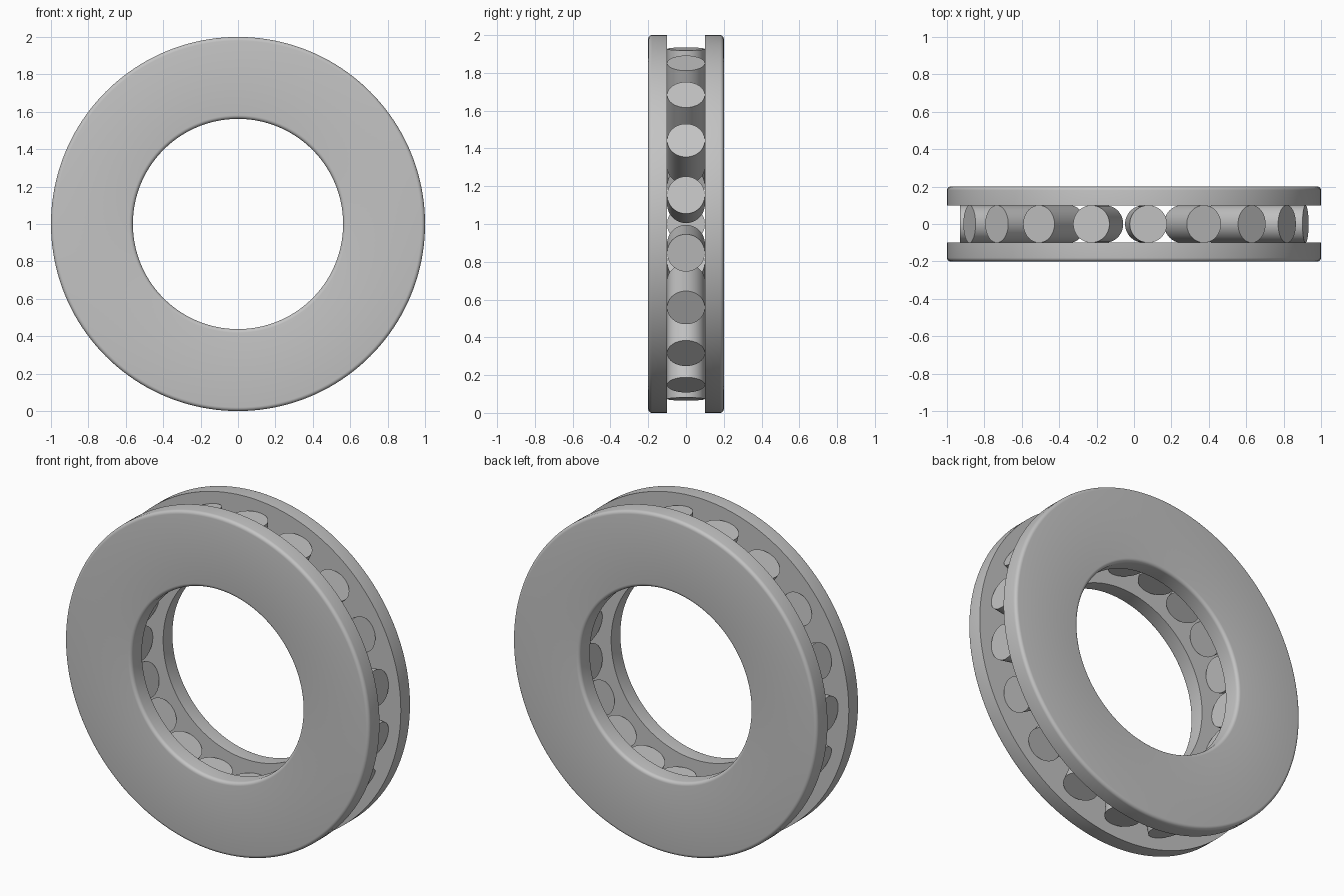
import bpy, bmesh
from math import sin, cos, pi, radians
from mathutils import Matrix, Vector

OUTER, BORE = 1.0, 0.562          # washer radii
INSIDE, OUTSIDE = 0.1, 0.2        # washer faces along y
FILLET = 0.02
ROLLERS, ROLLER_R = 19, 0.1
ROLLER_IN, ROLLER_OUT = 0.63, 0.93
CENTRE = Vector((0, 0, 1))

cube = bpy.data.objects.get("Cube")
if cube:
    bpy.data.objects.remove(cube, do_unlink=True)

steel = bpy.data.materials.new("steel_grey")
steel.use_nodes = True
grey = (0.55, 0.55, 0.55, 1)
steel.diffuse_color = grey
steel.node_tree.nodes["Principled BSDF"].inputs["Base Color"].default_value = grey


def finish(bm, name):
    bmesh.ops.recalc_face_normals(bm, faces=bm.faces)
    mesh = bpy.data.meshes.new(name)
    bm.to_mesh(mesh)
    bm.free()
    mesh.materials.append(steel)
    obj = bpy.data.objects.new(name, mesh)
    bpy.context.collection.objects.link(obj)
    bpy.ops.object.select_all(action='DESELECT')
    obj.select_set(True)
    bpy.context.view_layer.objects.active = obj
    bpy.ops.object.shade_smooth_by_angle(angle=radians(35))
    return obj


def fillet(radius, side, steps=5):
    """Quarter-round corner points (r, y) on the outward face of a washer."""
    arc = [i / steps * pi / 2 for i in range(steps + 1)]
    return [(radius + side * FILLET * (cos(a) - 1),
             OUTSIDE + FILLET * (sin(a) - 1)) for a in arc]


def washer(name, direction, segments=160):
    # Closed cross-section, square inside and rounded outside, lathed around y
    profile = [(BORE, INSIDE), (OUTER, INSIDE)]
    profile += fillet(OUTER, 1) + fillet(BORE, -1)[::-1]
    bm = bmesh.new()
    rings = []
    for s in range(segments):
        a = 2 * pi * s / segments
        rings.append([bm.verts.new(CENTRE + Vector((r * cos(a), direction * y, r * sin(a))))
                      for r, y in profile])
    n = len(profile)
    for s in range(segments):
        here, there = rings[s], rings[(s + 1) % segments]
        for i in range(n):
            j = (i + 1) % n
            bm.faces.new((here[i], here[j], there[j], there[i]))
    return finish(bm, name)


# Two thrust washers
washer("front_washer", -1)
washer("back_washer", 1)

# Ring of radial rollers, one of them pointing to -x
for k in range(ROLLERS):
    angle = pi + 2 * pi * k / ROLLERS
    turn = Matrix.Translation(CENTRE) @ Matrix.Rotation(-angle, 4, 'Y')
    along = Matrix.Translation(((ROLLER_IN + ROLLER_OUT) / 2, 0, 0)) @ Matrix.Rotation(pi / 2, 4, 'Y')
    bm = bmesh.new()
    bmesh.ops.create_cone(bm, cap_ends=True, segments=64, radius1=ROLLER_R, radius2=ROLLER_R,
                          depth=ROLLER_OUT - ROLLER_IN, matrix=turn @ along)
    finish(bm, f"roller_{k + 1:02d}")
